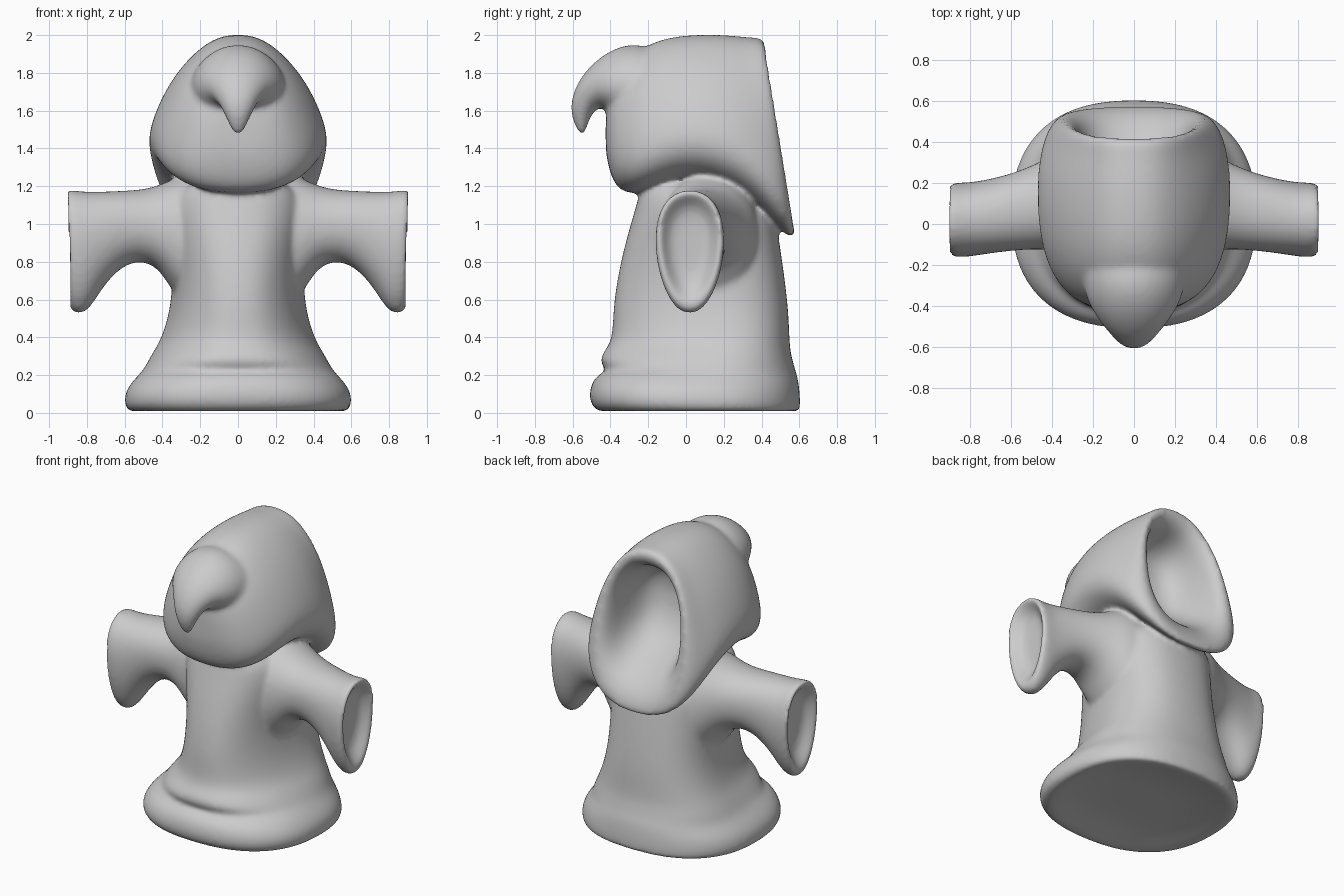
import bpy, bmesh, math
from mathutils import Vector

SEG = 28
bm = bmesh.new()


def loft(sections, place, power=1.0):
    """Skin closed rings. Each section: (u0, v0, u1, v1, half_width, egg, centre_shift).
    The ring spans point 0 to point 1; egg > 0 makes it wider near point 1."""
    rings = []
    for u0, v0, u1, v1, hw, egg, shift in sections:
        a, b = Vector((u0, v0)), Vector((u1, v1))
        ring = []
        for i in range(SEG):
            t = 2 * math.pi * i / SEG
            c, s = math.cos(t), math.sin(t)
            c = math.copysign(abs(c) ** power, c)
            s = math.copysign(abs(s) ** power, s)
            p = (a + b) / 2 + (a - b) / 2 * c
            ring.append(bm.verts.new(place(p.x, p.y, hw * s * (1 - egg * c) + shift)))
        rings.append(ring)
    faces = []
    for r, q in zip(rings, rings[1:]):
        for i in range(SEG):
            j = (i + 1) % SEG
            faces.append(bm.faces.new((r[i], r[j], q[j], q[i])))
    # fan caps
    for r in (rings[0], rings[-1]):
        mid = bm.verts.new(sum((v.co for v in r), Vector()) / SEG)
        for i in range(SEG):
            faces.append(bm.faces.new((r[i], r[(i + 1) % SEG], mid)))
    bmesh.ops.recalc_face_normals(bm, faces=faces)


def centred(y, z, w):
    return Vector((w, y, z))


# Robe body: front point to back point, bottom to neck
body = [
    (-0.22, 0.05, 0.32, 0.05, 0.30, 0, 0),
    (-0.40, 0.015, 0.52, 0.02, 0.50, 0, 0),
    (-0.465, 0.00, 0.595, 0.00, 0.57, 0, 0),
    (-0.515, 0.05, 0.61, 0.02, 0.61, 0, 0),
    (-0.515, 0.13, 0.605, 0.12, 0.60, 0, 0),
    (-0.48, 0.20, 0.595, 0.19, 0.535, 0, 0),
    (-0.41, 0.225, 0.58, 0.23, 0.505, 0.02, 0),
    (-0.465, 0.26, 0.57, 0.27, 0.48, 0.1, 0),
    (-0.445, 0.32, 0.555, 0.33, 0.44, 0.16, 0),
    (-0.39, 0.38, 0.55, 0.40, 0.395, 0.2, 0),
    (-0.39, 0.55, 0.545, 0.55, 0.345, 0.22, 0),
    (-0.36, 0.75, 0.52, 0.75, 0.335, 0.2, 0),
    (-0.31, 0.95, 0.49, 0.95, 0.36, 0.12, 0),
    (-0.27, 1.08, 0.47, 1.06, 0.37, 0.05, 0),
    (-0.24, 1.20, 0.36, 1.12, 0.33, 0, 0),
    (-0.16, 1.26, 0.22, 1.20, 0.22, 0, 0),
]
loft(body, centred, 0.83)

# Flared sleeves: top point to bottom point, shoulder to cuff, then the recess
sleeve = [
    (0.10, 1.28, 0.20, 0.50, 0.27, 0, 0.13),
    (0.29, 1.27, 0.34, 0.62, 0.27, 0, 0.12),
    (0.42, 1.20, 0.41, 0.76, 0.225, 0, 0.10),
    (0.53, 1.18, 0.51, 0.81, 0.20, 0, 0.075),
    (0.65, 1.175, 0.62, 0.775, 0.185, -0.05, 0.05),
    (0.77, 1.17, 0.72, 0.66, 0.18, -0.1, 0.03),
    (0.84, 1.175, 0.785, 0.545, 0.18, -0.15, 0.02),
    (0.90, 1.185, 0.85, 0.51, 0.18, -0.18, 0.02),
    (0.915, 1.17, 0.905, 0.56, 0.165, -0.18, 0.02),
    (0.88, 1.13, 0.87, 0.62, 0.135, -0.18, 0.02),
    (0.83, 1.08, 0.82, 0.70, 0.10, -0.1, 0.02),
]
for side in (1, -1):
    loft(sleeve, lambda x, z, w: Vector((side * x, w, z)), 0.93)

# Hood: from the bottom of the hollow, out over the rim, forward to the front
hood = [
    (0.10, 1.60, 0.12, 1.46, 0.08, 0, 0),
    (0.12, 1.75, 0.18, 1.32, 0.18, 0.05, 0),
    (0.22, 1.82, 0.33, 1.22, 0.23, 0.06, 0),
    (0.34, 1.85, 0.47, 1.13, 0.255, 0.06, 0),
    (0.40, 1.89, 0.54, 1.06, 0.28, 0.08, 0),
    (0.425, 1.95, 0.58, 0.97, 0.325, 0.12, 0),
    (0.405, 1.99, 0.57, 0.91, 0.37, 0.2, 0),
    (0.33, 1.99, 0.49, 0.97, 0.41, 0.3, 0),
    (0.20, 2.005, 0.30, 1.17, 0.435, 0.38, 0),
    (0.02, 2.005, 0.02, 1.25, 0.43, 0.4, 0),
    (-0.15, 1.98, -0.17, 1.18, 0.405, 0.36, 0),
    (-0.29, 1.90, -0.30, 1.15, 0.35, 0.3, 0),
    (-0.39, 1.76, -0.385, 1.20, 0.26, 0.2, 0),
    (-0.425, 1.60, -0.425, 1.36, 0.14, 0.1, 0),
]
loft(hood, centred, 0.83)

# Drooping hood tip
tip = [
    (-0.02, 1.85, -0.10, 1.50, 0.28, 0, 0),
    (-0.23, 1.965, -0.30, 1.54, 0.255, 0.12, 0),
    (-0.37, 1.94, -0.40, 1.58, 0.225, 0.12, 0),
    (-0.49, 1.86, -0.43, 1.61, 0.18, 0.05, 0),
    (-0.58, 1.75, -0.46, 1.62, 0.125, 0, 0),
    (-0.62, 1.62, -0.50, 1.58, 0.078, 0, 0),
    (-0.59, 1.52, -0.525, 1.51, 0.045, 0, 0),
    (-0.565, 1.475, -0.535, 1.475, 0.02, 0, 0),
]
loft(tip, centred)

# Fuse all the cloth into one smooth surface
mesh = bpy.data.meshes.new("hooded_robe")
bm.to_mesh(mesh)
bm.free()
robe = bpy.data.objects.new("hooded_robe", mesh)
bpy.context.collection.objects.link(robe)
sub = robe.modifiers.new("round", 'SUBSURF')
sub.levels = sub.render_levels = 2
fuse = robe.modifiers.new("fuse", 'REMESH')
fuse.mode = 'VOXEL'
fuse.voxel_size = 0.015
fuse.use_smooth_shade = True
relax = robe.modifiers.new("relax", 'SMOOTH')
relax.factor = 0.5
relax.iterations = 10
